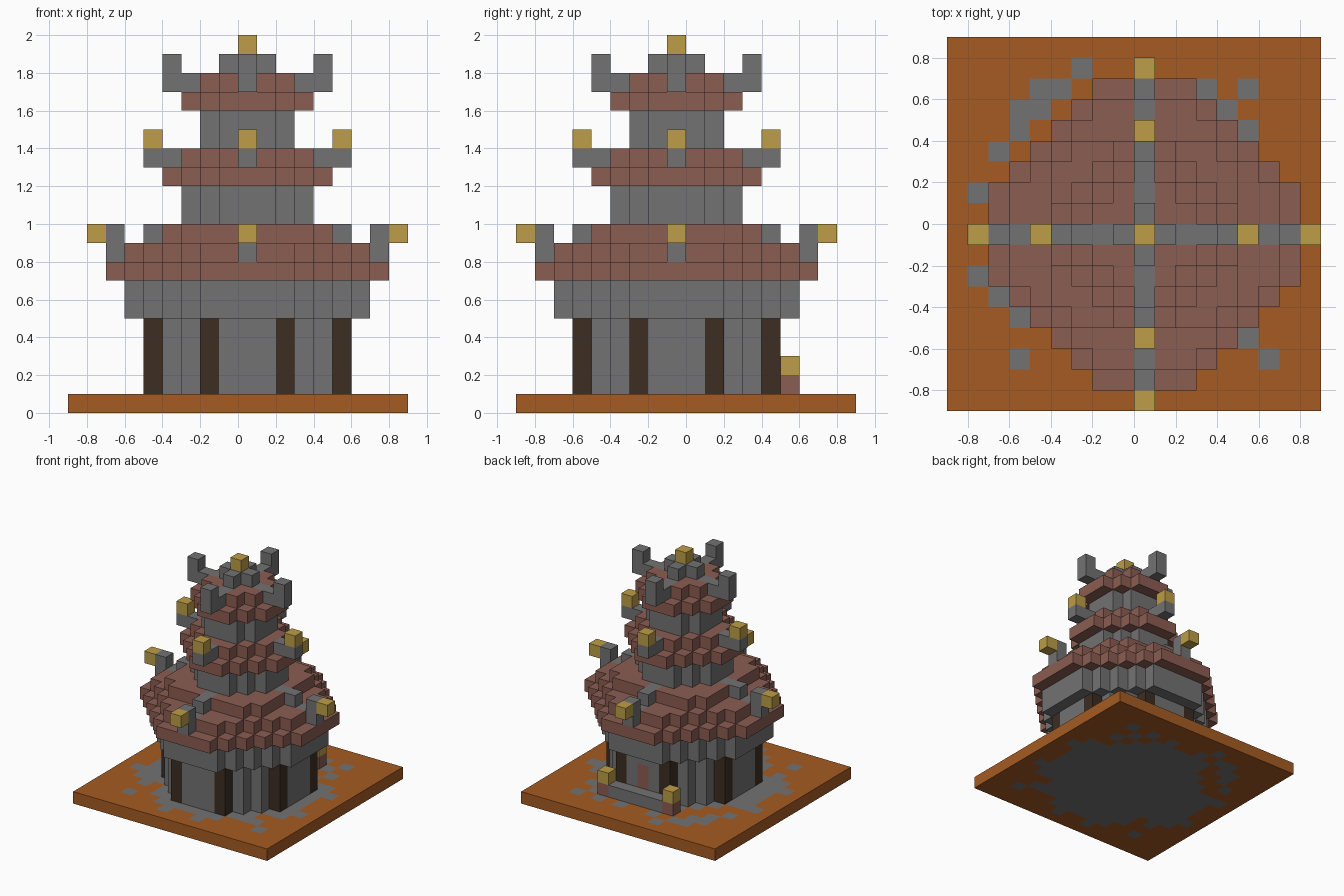
import bpy, bmesh, random
from mathutils import Vector

if "Cube" in bpy.data.objects:
    bpy.data.objects.remove(bpy.data.objects["Cube"], do_unlink=True)

random.seed(4)
S = 0.1  # edge of one block
COLOURS = {
    "grey_stone": (0.17, 0.17, 0.17),
    "red_tile": (0.26, 0.11, 0.085),
    "gold": (0.51, 0.34, 0.063),
    "orange_ground": (0.376, 0.105, 0.016),
    "dark_wood": (0.045, 0.026, 0.016),
}
mats = {}
for name, rgb in COLOURS.items():
    m = bpy.data.materials.new(name)
    m.use_nodes = True
    m.diffuse_color = (*rgb, 1)
    m.node_tree.nodes["Principled BSDF"].inputs["Base Color"].default_value = (*rgb, 1)
    mats[name] = m

# Blocks are counted from the tower axis: (u, v, level) -> (part, colour)
blocks = {}


def put(part, colour, u, v, k):
    blocks[u, v, k] = (part, colour)


def octagon(r, flat):
    """Cells of a stepped octagon; flat is the half width of its straight sides."""
    span = range(-r, r + 1)
    return [(u, v) for u in span for v in span if abs(u) + abs(v) <= r + flat]


def storey(part, colour, r, flat, levels):
    for k in levels:
        for u, v in octagon(r, flat):
            put(part, colour, u, v, k)


def four_sides(part, colour, d, k, side=0):
    for u, v in ((d, side), (-d, side), (side, d), (side, -d)):
        put(part, colour, u, v, k)


# Square ground slab with ragged paving
for u in range(-9, 9):
    for v in range(-8, 10):
        put("ground", "orange_ground", u, v, 0)
core = set(octagon(6, 2))
for u, v in octagon(7, 2):
    if (u, v) in core or random.random() < 0.5:
        put("ground", "grey_stone", u, v, 0)
LOOSE_PAVING = [(-3, 8), (-5, 7), (-4, 7), (-6, 6), (-5, 6), (-6, 5), (-7, 4), (-8, 2),
                (-8, -2), (-7, -3), (-6, -4), (-6, -6), (3, 7), (5, 7), (4, 6), (5, 5),
                (5, -5), (6, -6)]
for u, v in LOOSE_PAVING:
    put("ground", "grey_stone", u, v, 0)

# Walls of the three storeys
storey("lower_wall", "grey_stone", 5, 2, range(1, 5))
storey("upper_wall_band", "grey_stone", 6, 2, (5, 6))
storey("middle_wall", "grey_stone", 3, 1, (10, 11))
storey("top_wall", "grey_stone", 2, 1, (14, 15))

# Timber columns
for k in range(1, 5):
    for side in (-2, 2):
        four_sides("columns", "dark_wood", 5, k, side)

# Tiled roofs
for part, r, flat, k in (("lower_roof", 7, 2, 7), ("lower_roof", 6, 2, 8), ("lower_roof", 4, 3, 9),
                         ("middle_roof", 4, 1, 12), ("middle_roof", 3, 1, 13),
                         ("top_roof", 3, 1, 16), ("top_roof", 2, 1, 17)):
    storey(part, "red_tile", r, flat, (k,))

# Roof ridges with upturned ends on all four sides
for d, k in ((6, 8), (7, 8), (7, 9), (4, 9), (5, 9), (4, 13), (5, 13),
             (2, 17), (3, 17), (4, 17), (4, 18), (1, 18)):
    four_sides("roof_ridges", "grey_stone", d, k)
put("roof_ridges", "grey_stone", 0, 0, 18)

# Gold finials
four_sides("finials", "gold", 8, 9)
four_sides("finials", "gold", 5, 14)
put("finials", "gold", 0, 0, 19)

# Rear doorway with step and lamp posts
for u in range(-2, 3):
    put("rear_step", "grey_stone", u, 6, 1)
for k in (2, 3):
    put("door", "red_tile", 0, 5, k)
for u in (-3, 3):
    put("lamp_posts", "red_tile", u, 6, 1)
    put("lamps", "gold", u, 6, 2)

# Build one object per part from the exposed block faces
AXES = [Vector(a) for a in ((1, 0, 0), (0, 1, 0), (0, 0, 1))]


def build(part):
    cells = {c: col for c, (p, col) in blocks.items() if p == part}
    used = sorted(set(cells.values()))
    bm = bmesh.new()
    for cell, colour in cells.items():
        centre = Vector((cell[0] + 0.5, cell[1] - 0.5, cell[2] + 0.5))
        for i in range(3):
            for sign in (1, -1):
                n = AXES[i] * sign
                beside = tuple(c + round(d) for c, d in zip(cell, n))
                if beside in blocks:
                    continue
                a, b = AXES[(i + 1) % 3], AXES[(i + 2) % 3] * sign
                ring = (-a - b, a - b, a + b, b - a)
                face = bm.faces.new([bm.verts.new((centre + (n + q) / 2) * S) for q in ring])
                face.material_index = used.index(colour)
    bmesh.ops.remove_doubles(bm, verts=bm.verts, dist=S / 100)
    mesh = bpy.data.meshes.new(part)
    bm.to_mesh(mesh)
    bm.free()
    for colour in used:
        mesh.materials.append(mats[colour])
    bpy.context.scene.collection.objects.link(bpy.data.objects.new(part, mesh))


for part in dict.fromkeys(p for p, _ in blocks.values()):
    build(part)
